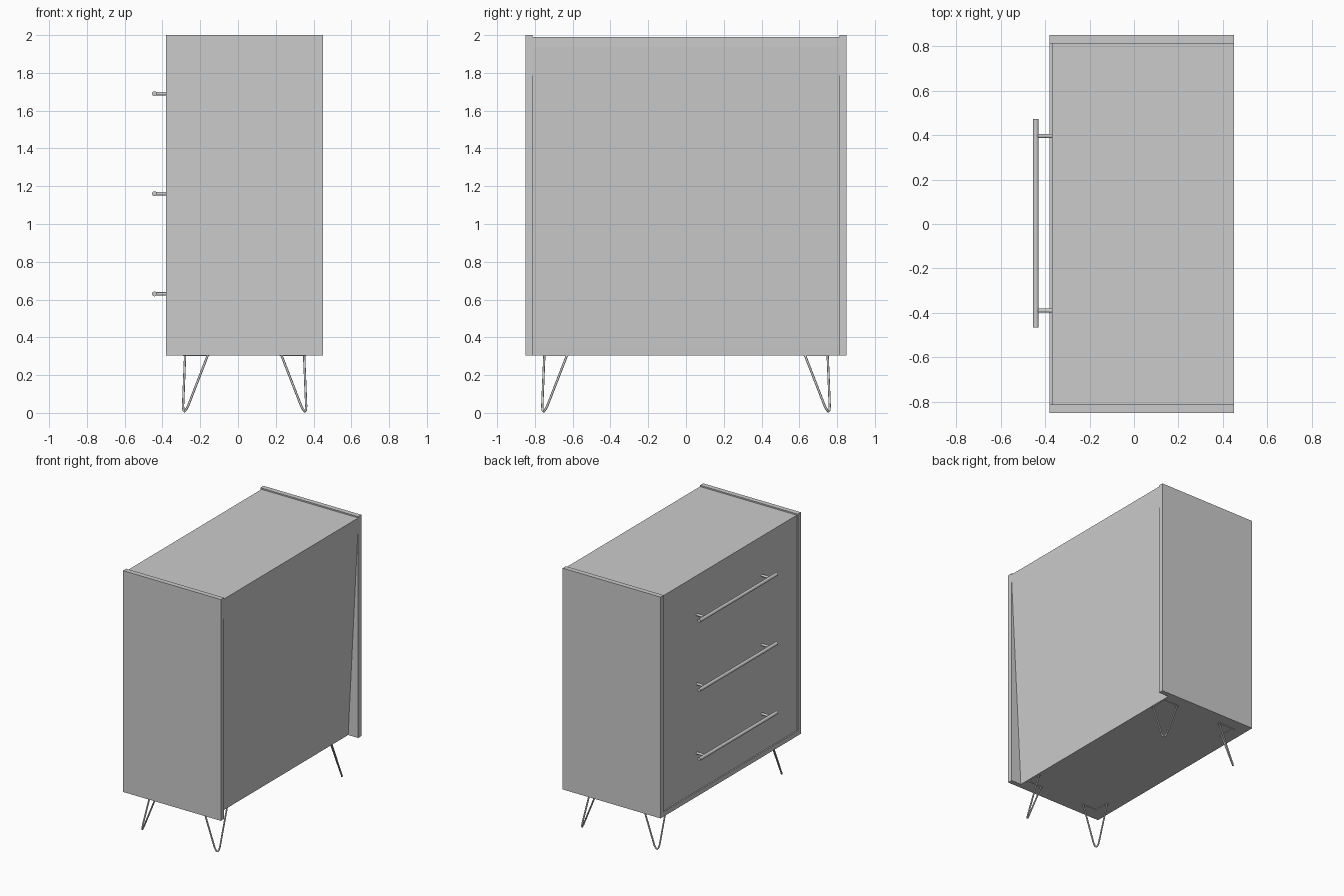
import bpy
import bmesh
from mathutils import Vector

cube = bpy.data.objects.get("Cube")
if cube:
    bpy.data.objects.remove(cube, do_unlink=True)

# One plain grey finish
grey = bpy.data.materials.new("plain_grey")
grey.use_nodes = True
colour = (0.6, 0.6, 0.6, 1)
grey.diffuse_color = colour
grey.node_tree.nodes["Principled BSDF"].inputs["Base Color"].default_value = colour

FRONT, BACK, HALF, INNER = -0.38, 0.45, 0.85, 0.812
BASE, TOP = 0.305, 2.0
MID = (FRONT + BACK) / 2


def finish(name, bm):
    bmesh.ops.recalc_face_normals(bm, faces=bm.faces)
    mesh = bpy.data.meshes.new(name)
    bm.to_mesh(mesh)
    bm.free()
    mesh.materials.append(grey)
    obj = bpy.data.objects.new(name, mesh)
    bpy.context.collection.objects.link(obj)
    return obj


def extrude(name, outline, offset):
    """Solid from a flat outline pushed along an offset."""
    bm = bmesh.new()
    face = bm.faces.new([bm.verts.new(p) for p in outline])
    geom = bmesh.ops.extrude_face_region(bm, geom=[face])["geom"]
    verts = [v for v in geom if isinstance(v, bmesh.types.BMVert)]
    bmesh.ops.translate(bm, verts=verts, vec=offset)
    return finish(name, bm)


def board(name, profile, y0, y1):
    """Board with an x-z profile running from y0 to y1."""
    return extrude(name, [(x, y0, z) for x, z in profile], (0, y1 - y0, 0))


def rect(x0, x1, z0, z1):
    return [(x0, z0), (x1, z0), (x1, z1), (x0, z1)]


def rod(name, a, b, radius, sides=16):
    a, b = Vector(a), Vector(b)
    bm = bmesh.new()
    bmesh.ops.create_cone(bm, cap_ends=True, segments=sides, radius1=radius,
                          radius2=radius, depth=(b - a).length)
    turn = (b - a).to_track_quat('Z', 'Y').to_matrix().to_4x4()
    bm.transform(turn)
    bmesh.ops.translate(bm, verts=bm.verts, vec=(a + b) / 2)
    obj = finish(name, bm)
    for p in obj.data.polygons:
        p.use_smooth = len(p.vertices) == 4
    return obj


# Cabinet: sides stand slightly proud of the top and drawer face
board("right_side", rect(FRONT, BACK, BASE, TOP), -HALF, -INNER)
board("left_side", rect(FRONT, BACK, BASE, TOP), INNER, HALF)
board("top_board", rect(-0.37, BACK, 1.94, 1.99), -INNER, INNER)
board("bottom_board", [(FRONT, BASE), (0.365, BASE), (0.367, 0.34), (FRONT, 0.34)],
      -INNER, INNER)
board("drawer_face", rect(-0.37, -0.34, 0.34, 1.94), -INNER, INNER)

# Back panel leans inward towards the floor
board("back_panel", [(0.42, 1.94), (BACK, 1.94), (0.367, 0.34), (0.337, 0.34)],
      -INNER, INNER)

# Bar handles on two posts each
for i, z in enumerate((0.63, 1.16, 1.69), 1):
    rod(f"handle_bar_{i}", (-0.442, -0.467, z), (-0.442, 0.473, z), 0.013)
    for side, y in (("right", -0.39), ("left", 0.396)):
        rod(f"handle_post_{i}_{side}", (-0.442, y, z), (-0.36, y, z), 0.009)

# Hairpin legs with L-shaped brackets, measured inward from each corner
wire = [(0.10, 0.22, BASE), (0.089, 0.115, 0.035), (0.091, 0.103, 0.014),
        (0.097, 0.097, 0.007), (0.103, 0.091, 0.014), (0.115, 0.089, 0.035),
        (0.22, 0.10, BASE)]
bracket = [(0.09, 0.09), (0.23, 0.09), (0.23, 0.108), (0.108, 0.108),
           (0.108, 0.23), (0.09, 0.23)]
half_depth = (BACK - FRONT) / 2

for x_name, sx in (("front", -1), ("back", 1)):
    for y_name, sy in (("right", -1), ("left", 1)):
        def place(u, v, z):
            return (MID + sx * (half_depth - u), sy * (HALF - v), z)

        label = f"{x_name}_{y_name}"
        curve = bpy.data.curves.new(f"leg_{label}", 'CURVE')
        curve.dimensions = '3D'
        curve.bevel_depth = 0.006
        curve.bevel_resolution = 2
        curve.use_fill_caps = True
        spline = curve.splines.new('POLY')
        spline.points.add(len(wire) - 1)
        for point, p in zip(spline.points, wire):
            point.co = (*place(*p), 1)
        spline.use_smooth = True
        curve.materials.append(grey)
        bpy.context.collection.objects.link(bpy.data.objects.new(f"leg_{label}", curve))
        extrude(f"bracket_{label}", [place(u, v, BASE) for u, v in bracket],
                (0, 0, -0.004))
